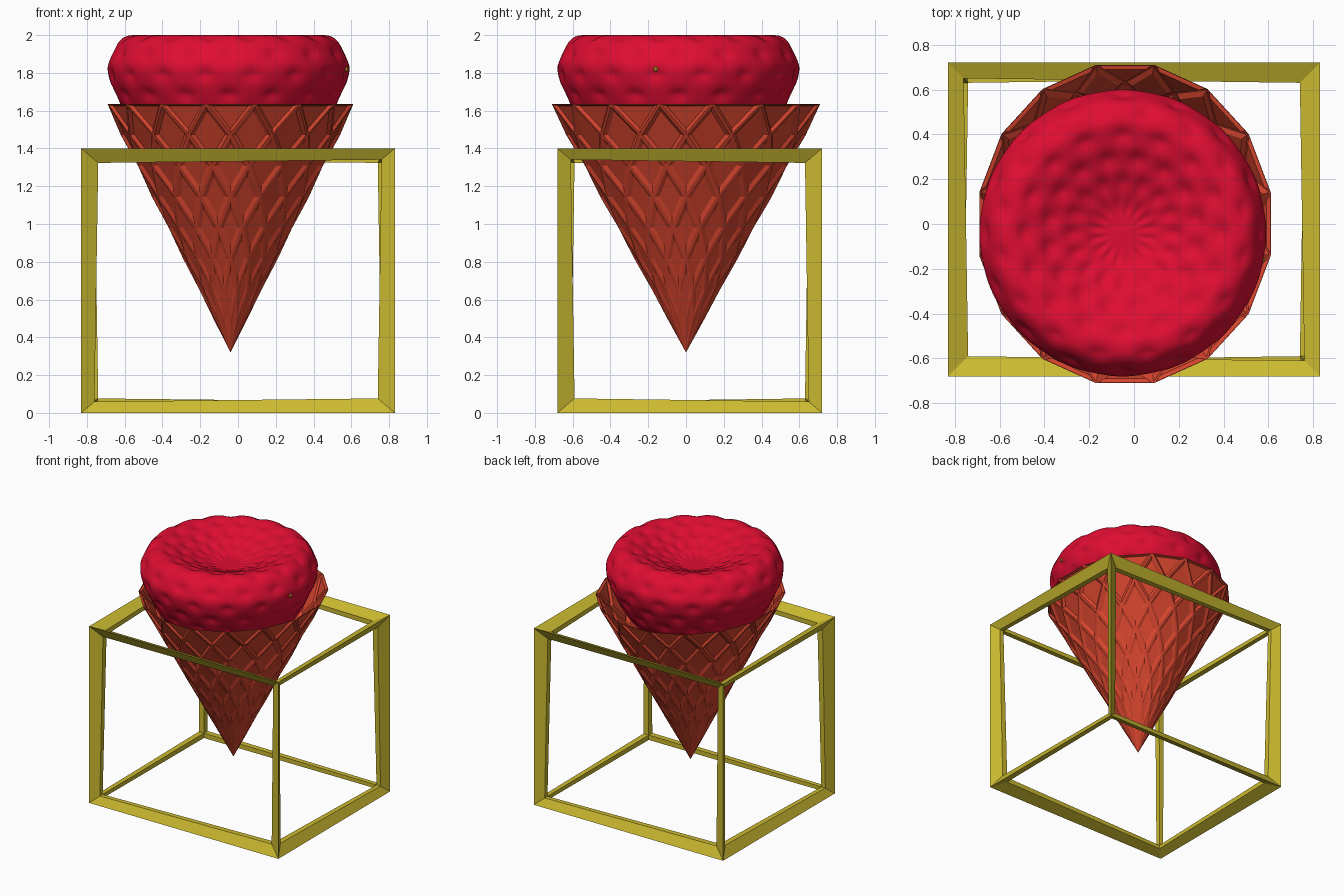
import bpy, bmesh, math
from mathutils import Vector

if "Cube" in bpy.data.objects:
    bpy.data.objects.remove(bpy.data.objects["Cube"])


def material(name, rgb):
    m = bpy.data.materials.new(name)
    m.diffuse_color = (*rgb, 1)
    m.use_nodes = True
    m.node_tree.nodes["Principled BSDF"].inputs["Base Color"].default_value = m.diffuse_color
    return m


def finish(bm, name, mat, smooth=False):
    bmesh.ops.remove_doubles(bm, verts=bm.verts, dist=1e-5)
    bmesh.ops.recalc_face_normals(bm, faces=bm.faces)
    for f in bm.faces:
        f.smooth = smooth
    me = bpy.data.meshes.new(name)
    bm.to_mesh(me)
    bm.free()
    me.materials.append(mat)
    ob = bpy.data.objects.new(name, me)
    bpy.context.collection.objects.link(ob)
    return ob


yellow = material("mustard yellow", (0.60, 0.49, 0.03))
brown = material("rusty wafer", (0.68, 0.06, 0.027))
red = material("berry red", (0.74, 0.004, 0.032))
gold = material("seed gold", (0.8, 0.42, 0.03))

# open box frame: each bar has a kite section pointing to the outer corner
bm = bmesh.new()
half, mid = (0.83, 0.70, 0.70), (0.0, 0.02, 0.70)
corners = {}
for sx in (-1, 1):
    for sy in (-1, 1):
        for sz in (-1, 1):
            s = (sx, sy, sz)
            t = 0.09 if sx * sy * sz > 0 else 0.07
            ins = (t, t, t * 0.85)

            def pt(k):
                return bm.verts.new([mid[a] + s[a] * (half[a] - ins[a] * k[a]) for a in range(3)])
            corners[s] = {"out": pt((0, 0, 0)), "in": pt((1, 1, 1)),
                          0: pt((.5, 1, 1)), 1: pt((1, .5, 1)), 2: pt((1, 1, .5))}
for s, c in corners.items():
    for a in range(3):
        if s[a] < 0:
            d = corners[tuple(-v if k == a else v for k, v in enumerate(s))]
            i, j = [k for k in range(3) if k != a]
            loop = ["out", i, "in", j]
            for n in range(4):
                p, q = loop[n], loop[(n + 1) % 4]
                bm.faces.new((c[p], d[p], d[q], c[q]))
finish(bm, "box_frame", yellow)

# waffle cone: staggered diamond cells, each with a sunken panel
bm = bmesh.new()
N, L = 16, 8
Z0, Z1 = 0.32, 1.635


def node(level, i2):
    """level 0 is the rim; i2 counts half segments around"""
    k = 1 - level / L
    a = (i2 + 0.5 * 2) * math.pi / N
    return Vector((-0.04 + 0.663 * k * math.cos(a), 0.724 * k * math.sin(a), Z0 + (Z1 - Z0) * k))


def cell(pts):
    c = sum(pts, Vector()) / len(pts)
    size = min((p - c).length for p in pts)
    out = Vector((c.x + 0.04, c.y, -0.25)).normalized()
    f1 = min(0.15, 0.010 / size)
    f2 = min(0.45, 0.032 / size)
    dep = min(0.016, size * 0.12)
    rings = [pts, [p.lerp(c, f1) for p in pts], [p.lerp(c, f2) - out * dep for p in pts]]
    vs = [[bm.verts.new(p) for p in r] for r in rings]
    n = len(pts)
    for u, v in zip(vs, vs[1:]):
        for i in range(n):
            bm.faces.new((u[i], u[(i + 1) % n], v[(i + 1) % n], v[i]))
    bm.faces.new(vs[-1])


for i in range(N):
    b = 2 * i
    cell([node(0, b), node(0, b + 2), node(1, b + 1)])
    for k in range(L - 1):
        o = b + k % 2
        pts = [node(k, o), node(k + 1, o + 1), node(k + 2, o), node(k + 1, o - 1)]
        if k == L - 2:
            pts = [pts[0], pts[1], node(L, 0), pts[3]]
        cell(pts)
finish(bm, "waffle_cone", brown)

# dimpled scoop: revolved profile with a sunken top and rows of pits
prof = [(0, 1.862), (.12, 1.868), (.28, 1.93), (.42, 1.985), (.50, 2.0), (.565, 1.98), (.62, 1.9),
        (.64, 1.82), (.618, 1.73), (.575, 1.635), (.50, 1.5), (.30, 1.27), (0, 1.12)]
P = [Vector(p) for p in prof]
P = [Vector((-P[1].x, P[1].y))] + P + [Vector((-P[-2].x, P[-2].y))]
curve = []
for i in range(1, len(P) - 2):
    a, b, c, d = P[i - 1:i + 3]
    for j in range(9):
        t = j / 9
        curve.append(0.5 * (2 * b + (c - a) * t + (2 * a - 5 * b + 4 * c - d) * t * t
                            + (3 * b - a - 3 * c + d) * t ** 3))
curve.append(P[-2])
bm = bmesh.new()
SEG, ROW, PITS = 160, 0.115, 16
step = 2 * math.pi / PITS
rows, s = [], 0.0
for i, p in enumerate(curve):
    if i:
        s += (p - curve[i - 1]).length
    tan = (curve[min(i + 1, len(curve) - 1)] - curve[max(i - 1, 0)]).normalized()
    nor = Vector((-tan.y, tan.x))
    if i in (0, len(curve) - 1):
        rows.append([bm.verts.new((-0.05, -0.04, p.y))])
        continue
    row = round(s / ROW)
    w = min(0.042, 0.3 * step * p.x)
    ring = []
    for k in range(SEG):
        ang = 2 * math.pi * k / SEG
        da = (ang + (row % 2) * step / 2) % step
        da = min(da, step - da) * p.x
        dist2 = (da / w) ** 2 + ((s - row * ROW) / 0.036) ** 2
        dep = 0.017 * min(1, w / 0.035) * math.exp(-dist2) if row > 0 else 0
        q = p - nor * dep
        ring.append(bm.verts.new((-0.05 + q.x * math.cos(ang), -0.04 + q.x * math.sin(ang), q.y)))
    rows.append(ring)
for u, v in zip(rows, rows[1:]):
    for k in range(SEG):
        n = (k + 1) % SEG
        if len(u) == 1:
            bm.faces.new((u[0], v[k], v[n]))
        elif len(v) == 1:
            bm.faces.new((u[k], v[0], u[n]))
        else:
            bm.faces.new((u[k], v[k], v[n], u[n]))
finish(bm, "scoop", red, smooth=True)

# single tiny seed on the right side of the scoop
bm = bmesh.new()
bmesh.ops.create_icosphere(bm, subdivisions=1, radius=0.015)
bmesh.ops.translate(bm, verts=bm.verts, vec=(0.572, -0.16, 1.82))
finish(bm, "seed", gold)
